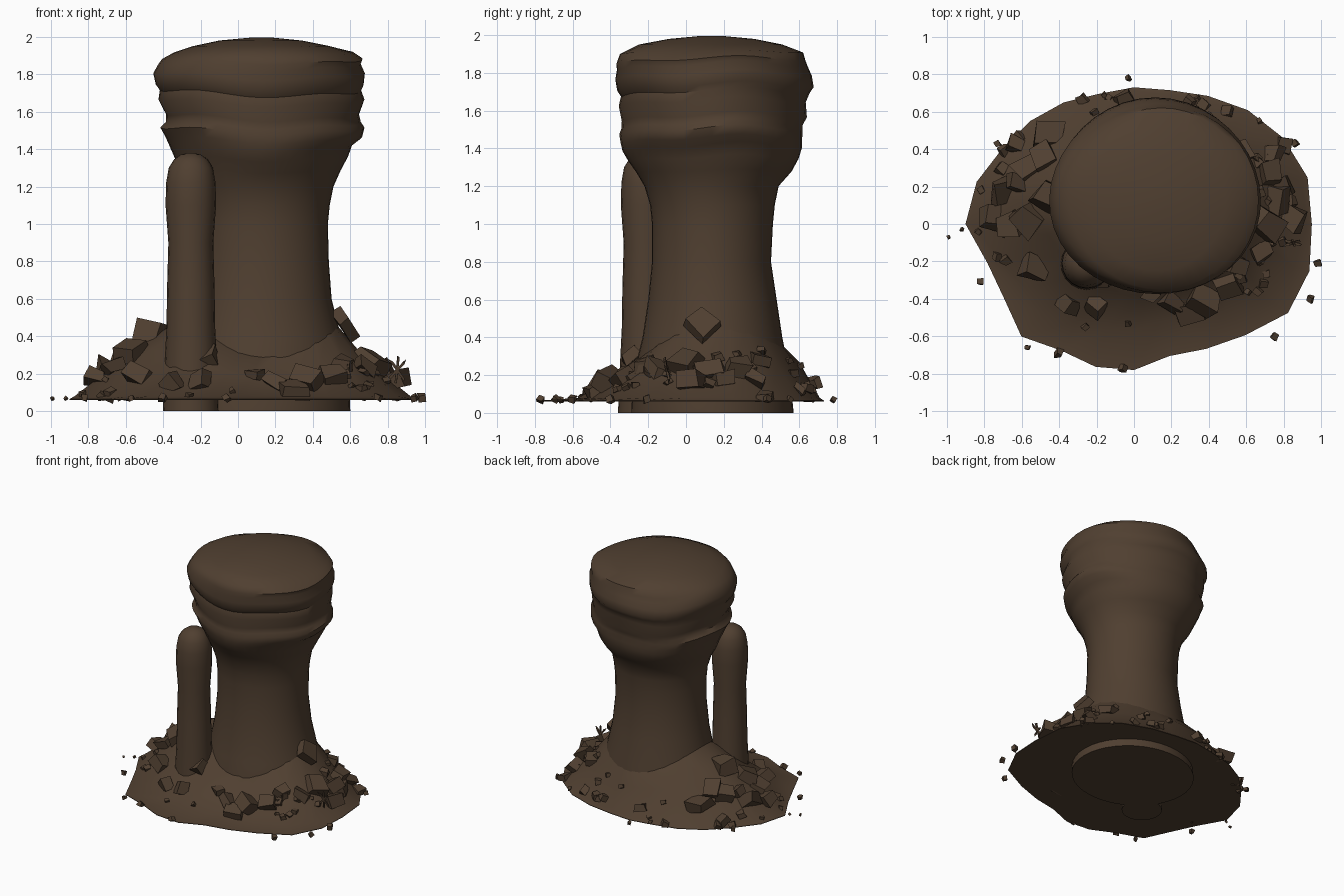
import bpy, bmesh, random
from math import sin, cos, pi, radians
from mathutils import Vector, Euler
from mathutils.bvhtree import BVHTree

random.seed(4)
cube = bpy.data.objects.get("Cube")
if cube:
    bpy.data.objects.remove(cube)

# One earthy brown for everything
BROWN = (0.080, 0.050, 0.030, 1)
earth = bpy.data.materials.new("dark_brown_earth")
earth.use_nodes = True
earth.diffuse_color = BROWN
shader = next(n for n in earth.node_tree.nodes if n.type == 'BSDF_PRINCIPLED')
shader.inputs["Base Color"].default_value = BROWN
shader.inputs["Roughness"].default_value = 0.9


def finish(bm, name, smooth_angle=None):
    """Turn a bmesh into a named, coloured object."""
    bmesh.ops.recalc_face_normals(bm, faces=bm.faces)
    mesh = bpy.data.meshes.new(name)
    bm.to_mesh(mesh)
    bm.free()
    mesh.materials.append(earth)
    obj = bpy.data.objects.new(name, mesh)
    bpy.context.collection.objects.link(obj)
    if smooth_angle:
        bpy.ops.object.select_all(action='DESELECT')
        obj.select_set(True)
        bpy.context.view_layer.objects.active = obj
        bpy.ops.object.shade_smooth_by_angle(angle=radians(smooth_angle))
    return obj


def loft(rings):
    """Skin a stack of closed rings and cap both ends."""
    bm = bmesh.new()
    rows = [[bm.verts.new(p) for p in ring] for ring in rings]
    n = len(rows[0])
    for low, high in zip(rows, rows[1:]):
        for i in range(n):
            j = (i + 1) % n
            bm.faces.new((low[i], low[j], high[j], high[i]))
    bm.faces.new(rows[0][::-1])
    bm.faces.new(rows[-1])
    return bm


def angles(n):
    return [2 * pi * i / n for i in range(n)]


# Main pillar: height, then left, right, front and back extents
PILLAR = [
    (0, -.34, .60, -.29, .57), (.2, -.32, .59, -.28, .55),
    (.4, -.28, .55, -.23, .51), (.6, -.24, .50, -.20, .48),
    (.8, -.22, .485, -.18, .45), (1, -.22, .48, -.18, .46),
    (1.1, -.23, .49, -.19, .47), (1.2, -.26, .51, -.22, .49),
    (1.28, -.31, .55, -.26, .56), (1.35, -.34, .59, -.30, .60),
    (1.41, -.37, .61, -.33, .62), (1.45, -.39, .66, -.34, .62),
    (1.5, -.42, .67, -.35, .62), (1.53, -.39, .65, -.34, .62),
    (1.57, -.39, .64, -.34, .64), (1.65, -.43, .67, -.36, .63),
    (1.70, -.42, .655, -.35, .65), (1.73, -.44, .67, -.37, .67),
    (1.79, -.45, .68, -.38, .66), (1.84, -.42, .66, -.37, .64),
    (1.87, -.40, .67, -.37, .63), (1.91, -.34, .62, -.35, .62),
    (1.95, -.24, .49, -.25, .51), (1.98, -.10, .34, -.09, .36),
    (1.995, .06, .19, .07, .20),
]
rings = []
for z, left, right, front, back in PILLAR:
    ring = []
    for a in angles(40):
        wave = max(0, min(1, (z - 1.2) / .2, (1.95 - z) / .1))
        grow = 1 + wave * .012 * sin(3 * a + 9 * z)
        lift = wave * (.018 * sin(2 * a + 1) + .01 * sin(5 * a))
        ring.append(((left + right) / 2 + (right - left) / 2 * cos(a) * grow,
                     (front + back) / 2 + (back - front) / 2 * sin(a) * grow,
                     z + lift))
    rings.append(ring)
finish(loft(rings), "pillar", 45)

# Slim side post: height and radius
POST = [(0, .15), (.25, .14), (.45, .13), (.65, .127), (.9, .12), (1.1, .135),
        (1.22, .132), (1.3, .118), (1.345, .09), (1.37, .055), (1.38, .015)]
finish(loft([[(-.252 + r * cos(a), -.21 + r * sin(a), z) for a in angles(20)]
             for z, r in POST]), "side_post", 45)

# Earth mound: ragged outer edge, foot of the slope, mid slope, inner collar
EDGE = [.95, .96, .92, .86, .79, .74, .73, .72, .75, .78, .81, .87,
        .90, .81, .80, .85, .78, .79, .78, .73, .77, .84, .95, .97]
GROUND = .065
outer, foot, mid, collar, skirt = [], [], [], [], []
for a, r in zip(angles(len(EDGE)), EDGE):
    c, s = cos(a), sin(a)
    rim = Vector((r * c, r * s, GROUND))
    toe = rim * (.97 - .24 * max(0, -s))
    toe.z = GROUND + .015
    height = (.36 if s > 0 else .31) * s * s + (.47 if c > 0 else .52) * c * c
    top = Vector((.13 + .39 * c, .14 + .37 * s, height))
    half = toe.lerp(top, .55)
    half.z += -.03 * c + .025 * s + random.uniform(-.012, .012)
    outer.append(rim - Vector((0, 0, .004)))
    skirt.append(rim)
    foot.append(toe)
    mid.append(half)
    collar.append(top)
mound = loft([outer, skirt, foot, mid, collar])
mound.faces.ensure_lookup_table()
surface = BVHTree.FromBMesh(mound)
finish(mound, "earth_mound", 40)


def ground_height(x, y):
    hit = surface.ray_cast(Vector((x, y, 3)), Vector((0, 0, -1)))[0]
    return hit.z if hit else GROUND


def chunk(bm, place, size, turn=None, jitter=.16):
    """Add one broken, uneven block."""
    turn = turn or Euler([random.uniform(-.6, .6) for _ in "xy"]
                         + [random.uniform(0, pi)])
    for v in bmesh.ops.create_cube(bm, size=1)["verts"]:
        v.co += Vector([random.uniform(-jitter, jitter) for _ in "xyz"])
        v.co = Vector([k * d for k, d in zip(v.co, size)])
        v.co.rotate(turn)
        v.co += Vector(place)


# Large rubble: position and size
ROCKS = [
    (-.45, .48, .15), (-.57, .30, .12), (-.49, .35, .12), (-.70, .18, .14),
    (-.76, .03, .1), (-.66, 0, .13), (-.57, .02, .13), (-.53, -.24, .12),
    (-.36, -.43, .1), (-.20, -.44, .1), (.09, -.38, .07), (.20, -.42, .1),
    (.30, -.48, .12), (.38, -.40, .13), (.50, -.33, .12), (.56, -.22, .1),
    (.68, -.15, .12), (.70, 0, .15), (.84, .03, .12), (.76, .13, .12),
    (.80, .20, .1), (.72, .27, .12), (.73, .37, .1), (.80, .42, .08),
    (.34, .65, .06), (.50, .60, .07), (-.63, .42, .09), (-.62, .22, .1),
    (-.05, .66, .09), (-.15, -.28, .1), (-.45, .15, .13), (.58, .4, .1),
]
rubble = bmesh.new()
for x, y, d in ROCKS:
    size = (d, d * random.uniform(.7, 1), d * random.uniform(.5, .85))
    chunk(rubble, (x, y, ground_height(x, y) + d * .15), size)
# Small filler stones on the right, left and back of the slope
for i in range(36):
    a = random.choice((0, 0, pi, pi / 2)) + random.uniform(-.7, .7)
    r = random.uniform(.66, .84)
    x, y, d = r * cos(a), r * sin(a) * .85 + .05, random.uniform(.03, .06)
    chunk(rubble, (x, y, ground_height(x, y) + d * .2), (d, d, d * .7))
finish(rubble, "rubble")

# Tall leaning slab against the pillar
slab = bmesh.new()
chunk(slab, (.57, .09, .47), (.06, .13, .14), Euler((.75, -.6, 0)), .08)
finish(slab, "leaning_slab")

# Loose pebbles around the rim
PEBBLES = [(-.03, .78), (-.99, -.07), (-.92, -.03), (-.82, -.31), (-.57, -.66),
           (-.40, -.69), (-.06, -.77), (.75, -.60), (.98, -.21), (.94, -.40),
           (-.73, .43), (-.28, .67), (-.16, .69), (.67, .55), (.86, .43),
           (-.26, -.55), (-.03, -.53), (-.83, -.04)]
pebbles = bmesh.new()
for x, y in PEBBLES:
    d = .016 if x < -.9 else random.uniform(.022, .036)
    chunk(pebbles, (x, y, ground_height(x, y) + d * .2), (d, d, d))
finish(pebbles, "pebbles")

# Thin crossed splinters
splinters = bmesh.new()
for tilt in (-.6, .1, .75):
    chunk(splinters, (.85, -.1, .22), (.012, .012, .12), Euler((.2, tilt, 0)))
finish(splinters, "splinters")
